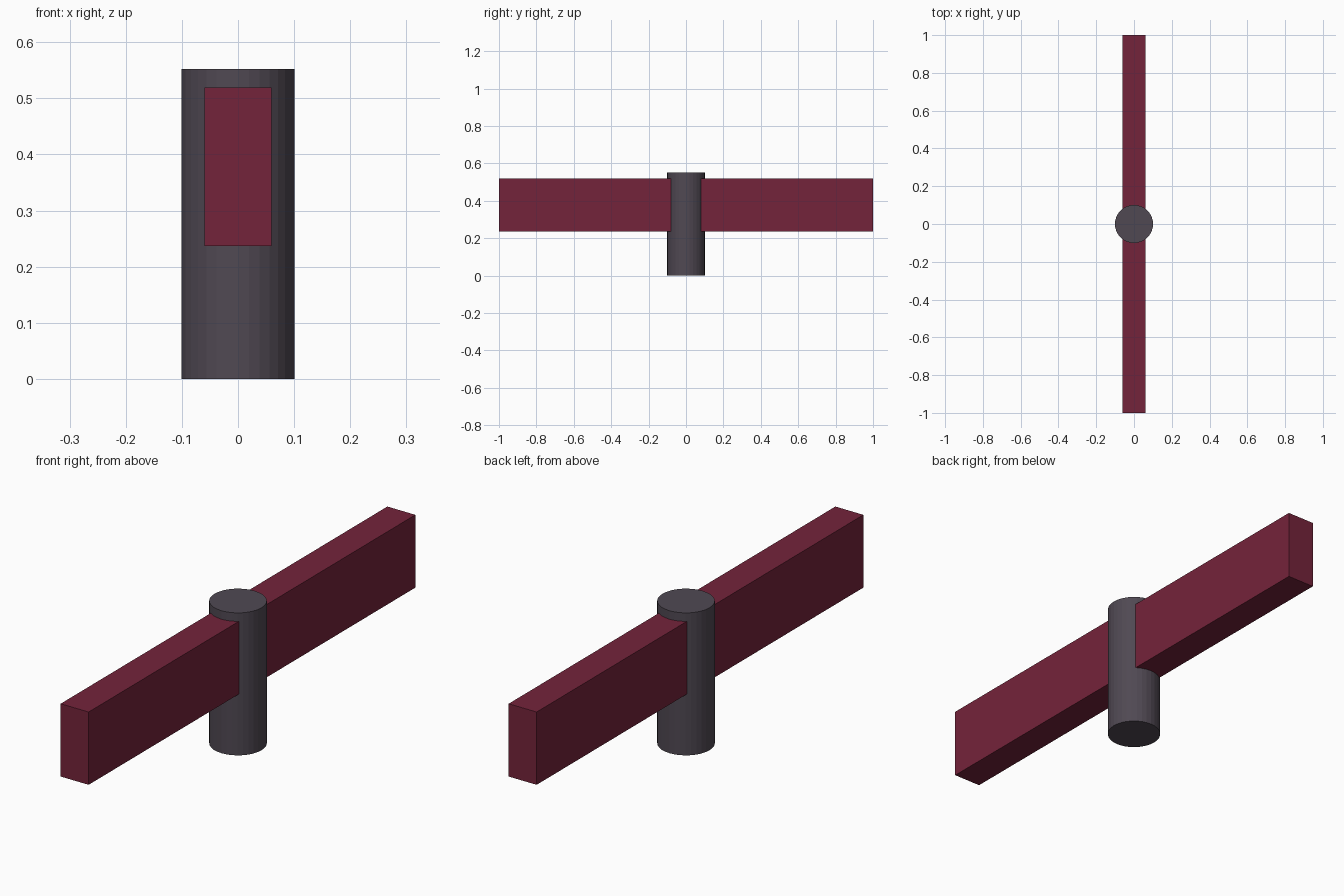
import bpy

if "Cube" in bpy.data.objects:
    bpy.data.objects.remove(bpy.data.objects["Cube"])

def material(name, rgb):
    m = bpy.data.materials.new(name)
    m.diffuse_color = (*rgb, 1)
    m.use_nodes = True
    m.node_tree.nodes["Principled BSDF"].inputs["Base Color"].default_value = m.diffuse_color
    return m

grey = material("dark grey", (0.080, 0.066, 0.086))
red = material("dark red", (0.175, 0.017, 0.043))

# Upright round post
bpy.ops.mesh.primitive_cylinder_add(vertices=32, radius=0.101, depth=0.552, location=(0, 0, 0.276))
post = bpy.context.object
post.name = "post"
post.data.materials.append(grey)

# Long crossbar passing through the post
z0, z1 = 0.237, 0.519
bpy.ops.mesh.primitive_cube_add(size=1, location=(0, 0, (z0 + z1) / 2))
bar = bpy.context.object
bar.name = "crossbar"
bar.scale = (0.12, 2.0, z1 - z0)
bpy.ops.object.transform_apply(location=False, rotation=False, scale=True)
bar.data.materials.append(red)
